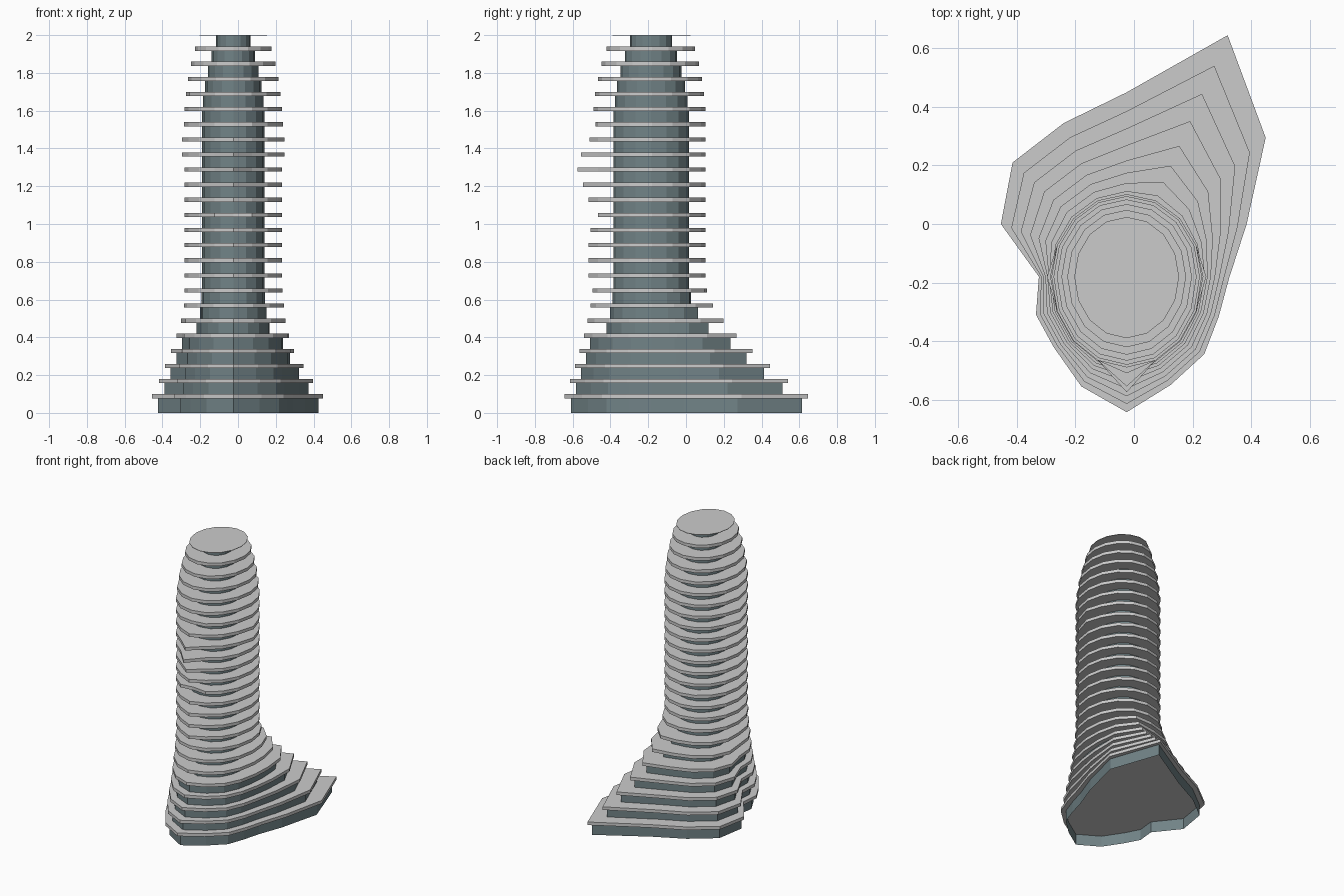
import bpy, bmesh
from math import cos, sin, pi, hypot, copysign

if "Cube" in bpy.data.objects:
    bpy.data.objects.remove(bpy.data.objects["Cube"])

N, FLOOR, THICK = 16, 0.08, 0.022
CX, CY = -0.025, -0.18

# ground-level footprint, counter-clockwise from the +x side
BASE = [(.325, -.185), (.385, 0), (.45, .295), (.32, .645), (-.025, .45), (-.24, .345),
        (-.415, .21), (-.455, 0), (-.325, -.18), (-.335, -.31), (-.275, -.42), (-.18, -.555),
        (-.025, -.643), (.125, -.55), (.24, -.445), (.29, -.315)]
# blend from footprint to oval per floor, and taper of the crown
BLEND = {1: 1, 2: .815, 3: .645, 4: .48, 5: .33, 6: .21, 7: .11, 8: .03}
TAPER = {21: .007, 22: .018, 23: .034, 24: .054, 25: .078}
# pointed or dented balcony at the front, and points at the sides
FRONT = {9: -.515, 10: -.515, 11: -.515, 12: -.505, 13: -.455, 14: -.515, 15: -.545,
         16: -.575, 17: -.555, 18: -.51, 19: -.48}
SIDE = {17: .015, 18: .015, 19: .005}

glass = bpy.data.materials.new("glass")
glass.diffuse_color = (0.165, 0.225, 0.24, 1)
glass.use_nodes = True
glass.node_tree.nodes["Principled BSDF"].inputs["Base Color"].default_value = glass.diffuse_color


def spow(v, p):
    return copysign(abs(v) ** p, v) if abs(v) > 1e-6 else 0


def oval(rx, back, front, cy, p=1.0):
    pts = []
    for i in range(N):
        c, s = spow(cos(2 * pi * i / N), p), spow(sin(2 * pi * i / N), p)
        pts.append((CX + rx * c, cy + (back if s > 0 else front) * s))
    return pts


def blend(a, b, w):
    return [(p[0] + (q[0] - p[0]) * w, p[1] + (q[1] - p[1]) * w) for p, q in zip(a, b)]


def inset(pts, d):
    res = []
    for x, y in pts:
        r = hypot(x - CX, y - CY)
        f = (r - d) / r
        res.append((CX + (x - CX) * f, CY + (y - CY) * f))
    return res


def prism(name, pts, z0, z1, caps=True, mat=None):
    bm = bmesh.new()
    lo = [bm.verts.new((x, y, z0)) for x, y in pts]
    hi = [bm.verts.new((x, y, z1)) for x, y in pts]
    for i in range(N):
        j = (i + 1) % N
        bm.faces.new((lo[i], lo[j], hi[j], hi[i]))
    if caps:
        bm.faces.new(hi)
        bm.faces.new(lo[::-1])
    me = bpy.data.meshes.new(name)
    bm.to_mesh(me)
    bm.free()
    if mat:
        me.materials.append(mat)
    ob = bpy.data.objects.new(name, me)
    bpy.context.collection.objects.link(ob)
    return ob


for k in range(1, 26):
    t, w = TAPER.get(k, 0), BLEND.get(k, 0)
    pts = blend(oval(.257 - t, .282 - t, .31 - 1.28 * t, CY), BASE, w)
    # recessed glass wall below each slab, open at both ends
    if k <= 5:
        wall = inset(pts, .033)
    else:
        core = oval(.166 - t * .95, .2 - t * 1.15, .2 - t * 1.15, -.185, .93)
        wall = blend(core, inset(BASE, .09), w)
    prism(f"glass_wall_{k:02d}", wall, (k - 1) * FLOOR + (THICK - .003 if k > 1 else 0),
          k * FLOOR, False, glass)
    # floor slab, with its balcony points
    if k in FRONT:
        pts[12] = (CX, FRONT[k])
    s = SIDE.get(k, 0)
    pts[0] = (pts[0][0] + s, pts[0][1])
    pts[8] = (pts[8][0] - s, pts[8][1])
    if k < 25:
        prism(f"floor_slab_{k:02d}", pts, k * FLOOR - .003, k * FLOOR + THICK - .003)
    else:
        prism("roof_slab", pts, 1.997, 2.0)
